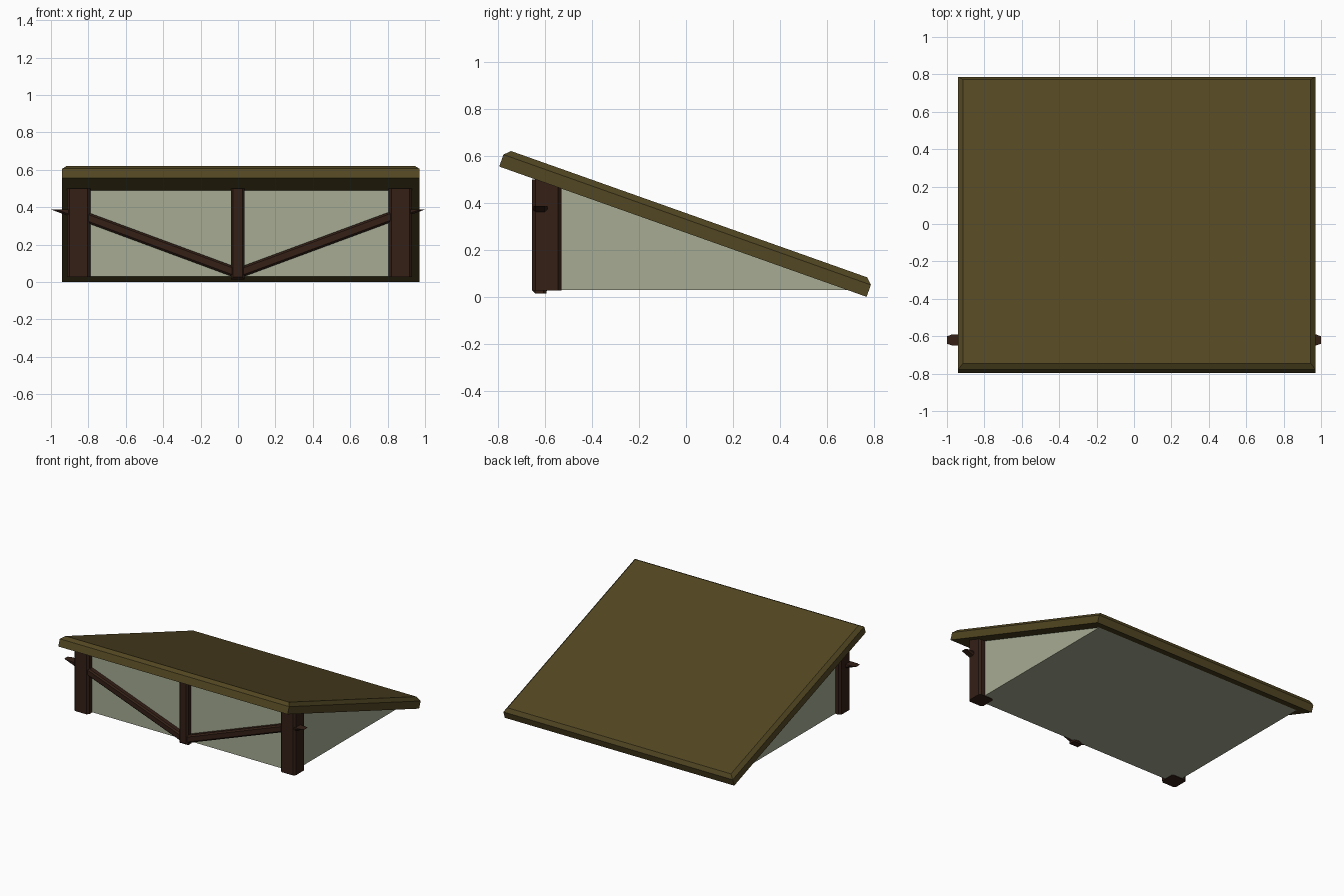
import bpy, bmesh, math
from mathutils import Matrix

if "Cube" in bpy.data.objects:
    bpy.data.objects.remove(bpy.data.objects["Cube"])


def material(name, rgb):
    m = bpy.data.materials.new(name)
    m.diffuse_color = (*rgb, 1)
    m.use_nodes = True
    m.node_tree.nodes["Principled BSDF"].inputs["Base Color"].default_value = m.diffuse_color
    return m


ROOF = material("olive_roof", (0.085, 0.062, 0.016))
WOOD = material("dark_wood", (0.033, 0.014, 0.008))
WALL = material("plaster", (0.38, 0.41, 0.29))


def finish(name, bm, mat):
    bmesh.ops.recalc_face_normals(bm, faces=bm.faces)
    me = bpy.data.meshes.new(name)
    bm.to_mesh(me)
    bm.free()
    me.materials.append(mat)
    ob = bpy.data.objects.new(name, me)
    bpy.context.collection.objects.link(ob)
    return ob


def extrude(name, profile, direction, mat, chamfer=0.0, pick=None):
    """Extrude a closed profile of 3D points and chamfer the chosen edges."""
    bm = bmesh.new()
    face = bm.faces.new([bm.verts.new(p) for p in profile])
    out = bmesh.ops.extrude_face_region(bm, geom=[face])
    bmesh.ops.translate(bm, vec=direction,
                        verts=[v for v in out["geom"] if isinstance(v, bmesh.types.BMVert)])
    if chamfer:
        edges = [e for e in bm.edges if pick(e)]
        bmesh.ops.bevel(bm, geom=edges, offset=chamfer, segments=1, affect='EDGES')
    return finish(name, bm, mat)


def box(name, lo, hi, mat, chamfer=0.0, pick=None):
    (x0, y0, z0), (x1, y1, z1) = lo, hi
    return extrude(name, [(x0, y0, z0), (x1, y0, z0), (x1, y1, z0), (x0, y1, z0)],
                   (0, 0, z1 - z0), mat, chamfer, pick)


def upright(e):
    a, b = e.verts
    return abs(a.co.z - b.co.z) > 0.2


# sloping roof slab with chamfered upper rim
W, L, T = 1.91 / 2, 1.66 / 2, 0.079 / 2
roof = box("roof_slab", (-W, -L, -T), (W, L, T), ROOF, 0.025,
           lambda e: all(v.co.z > 0 for v in e.verts))
roof.data.transform(Matrix.Translation((0.015, 0.0, 0.315))
                    @ Matrix.Rotation(-math.atan2(0.555, 1.565), 4, 'X'))

# wedge-shaped dormer body tucked under the roof
extrude("plaster_body", [(-0.875, -0.61, 0.03), (-0.875, 0.72, 0.03), (-0.875, -0.61, 0.50)],
        (1.76, 0, 0), WALL)

for side, s in (("left", -1), ("right", 1)):
    # chamfered corner post
    cx = 0.008 + s * 0.86
    box(side + "_corner_post", (cx - 0.063, -0.655, 0.027), (cx + 0.063, -0.53, 0.50),
        WOOD, 0.015, upright)
    # diagonal brace with level-cut ends, its tip poking past the post
    extrude(side + "_brace",
            [(s * x, -0.65, z) for x, z in
             ((0.0, 0.018), (1.0, 0.388), (0.845, 0.388), (-0.0, 0.076))],
            (0, 0.06, 0), WOOD, 0.01,
            lambda e: abs(e.verts[0].co.x - e.verts[1].co.x) > 0.5)

# centre post
box("centre_post", (-0.038, -0.655, 0.015), (0.036, -0.595, 0.50), WOOD, 0.012,
    lambda e: upright(e) or all(v.co.z < 0.1 and v.co.y < -0.64 for v in e.verts))
